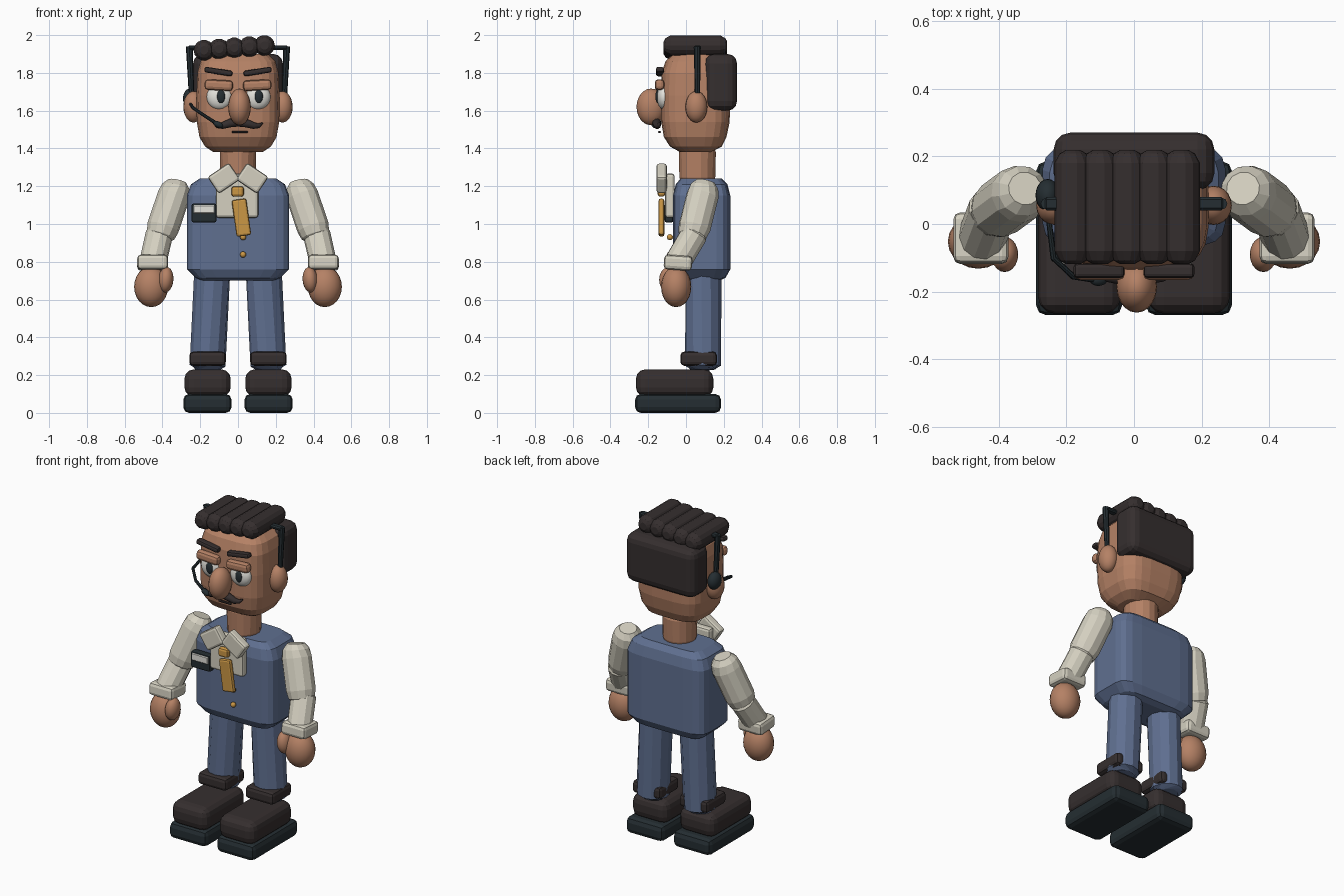
import bpy, bmesh, math
from mathutils import Vector, Matrix, Euler


def mat(name, rgb):
    m = bpy.data.materials.new(name)
    m.diffuse_color = (*rgb, 1)
    return m


SKIN = mat("skin", (0.46, 0.22, 0.13))
BLUE = mat("blue_cloth", (0.115, 0.16, 0.28))
CREAM = mat("cream_cloth", (0.66, 0.63, 0.53))
DARK = mat("dark_brown", (0.036, 0.028, 0.028))
BLACK = mat("blue_black", (0.018, 0.027, 0.032))
WHITE = mat("white", (0.78, 0.77, 0.72))
GOLD = mat("gold", (0.6, 0.31, 0.06))


def finish(name, bm, m, smooth=False):
    bmesh.ops.recalc_face_normals(bm, faces=bm.faces)
    me = bpy.data.meshes.new(name)
    bm.to_mesh(me)
    bm.free()
    for p in me.polygons:
        p.use_smooth = smooth
    me.materials.append(m)
    ob = bpy.data.objects.new(name, me)
    bpy.context.collection.objects.link(ob)
    return ob


def box(name, loc, size, m, bevel=0.015, tilt=0.0, segs=2, rx=0.0):
    bm = bmesh.new()
    bmesh.ops.create_cube(bm, size=1)
    bmesh.ops.scale(bm, vec=size, verts=bm.verts)
    bmesh.ops.bevel(bm, geom=list(bm.edges), offset=bevel, segments=segs,
                    profile=0.5, affect='EDGES')
    rot = Euler((math.radians(rx), math.radians(tilt), 0)).to_matrix().to_4x4()
    bm.transform(Matrix.Translation(loc) @ rot)
    return finish(name, bm, m)


def ball(name, loc, radii, m, tilt=0.0):
    bm = bmesh.new()
    bmesh.ops.create_uvsphere(bm, u_segments=20, v_segments=12, radius=1)
    rot = Matrix.Rotation(math.radians(tilt), 4, 'Y')
    bm.transform(Matrix.Translation(loc) @ rot @ Matrix.Diagonal((*radii, 1)))
    return finish(name, bm, m, True)


def skin_rings(name, rings, m, smooth=False):
    bm = bmesh.new()
    vs = [[bm.verts.new(p) for p in r] for r in rings]
    n = len(rings[0])
    for a, b in zip(vs, vs[1:]):
        for i in range(n):
            bm.faces.new((a[i], a[(i + 1) % n], b[(i + 1) % n], b[i]))
    bm.faces.new(vs[0])
    bm.faces.new(vs[-1])
    return finish(name, bm, m, smooth)


def loft(name, levels, m, power=4, n=20):
    """Stack of rounded-rectangle sections: (z, half width, y front, y back)."""
    def sp(v):
        return math.copysign(abs(v) ** (2 / power), v)
    rings = []
    for z, hx, y0, y1 in levels:
        ang = [2 * math.pi * (i + 0.5) / n for i in range(n)]
        rings.append([(hx * sp(math.cos(a)), (y0 + y1) / 2 + (y1 - y0) / 2 * sp(math.sin(a)), z)
                      for a in ang])
    return skin_rings(name, rings, m)


def tube(name, pts, m, n=12, smooth=False):
    """Round section swept through (point, radius) pairs."""
    P = [Vector(p) for p, r in pts]
    rings = []
    for i, (p, r) in enumerate(pts):
        d = P[min(i + 1, len(P) - 1)] - P[max(i - 1, 0)]
        q = d.to_track_quat('Z', 'Y')
        rings.append([P[i] + q @ Vector((r * math.cos(2 * math.pi * k / n),
                                         r * math.sin(2 * math.pi * k / n), 0)) for k in range(n)])
    return skin_rings(name, rings, m, smooth)


# torso, neck and head
loft("vest", [(0.70, 0.19, -0.01, 0.175), (0.715, 0.225, -0.045, 0.21), (0.76, 0.272, -0.07, 0.235),
              (1.15, 0.272, -0.07, 0.235), (1.21, 0.25, -0.055, 0.22), (1.24, 0.205, -0.03, 0.19)],
     BLUE, 5.5)
loft("neck", [(1.2, 0.085, -0.025, 0.145), (1.25, 0.095, -0.037, 0.157),
              (1.38, 0.098, -0.04, 0.16), (1.43, 0.085, -0.02, 0.14)], SKIN, 2, 16)
loft("head", [(1.38, 0.13, -0.03, 0.13), (1.41, 0.175, -0.085, 0.19), (1.46, 0.205, -0.118, 0.215),
              (1.54, 0.219, -0.132, 0.232), (1.68, 0.221, -0.135, 0.235), (1.80, 0.216, -0.13, 0.23),
              (1.86, 0.20, -0.11, 0.215), (1.90, 0.16, -0.07, 0.18)], SKIN, 3.6, 24)

# hair: back block and five rolls on top
box("back_hair", (0, 0.185, 1.75), (0.475, 0.17, 0.30), DARK, 0.05, segs=3)
for i in range(5):
    x, z = -0.18 + 0.08 * i, 1.92 + 0.0063 * i
    tube("hair_roll", [((x, -0.118, z), 0.022), ((x, -0.108, z), 0.04), ((x, -0.08, z), 0.055),
                       ((x, 0.18, z), 0.055), ((x, 0.208, z), 0.04), ((x, 0.218, z), 0.022)], DARK, 14)

# headset: band, ear cup, microphone boom
for s in (-1, 1):
    tube("headset_arm", [((s * 0.245, 0.06, 1.66), 0.014), ((s * 0.258, 0.06, 1.94), 0.018)], BLACK, 8)
box("headset_band", (0, 0.06, 1.933), (0.53, 0.04, 0.022), BLACK, 0.007, segs=1)
ball("ear_cup", (-0.255, 0.085, 1.665), (0.036, 0.048, 0.052), BLACK)
tube("mic_boom", [((-0.255, 0.04, 1.64), 0.008), ((-0.238, -0.10, 1.615), 0.009),
                  ((-0.18, -0.155, 1.575), 0.009), ((-0.11, -0.165, 1.53), 0.01)], BLACK, 8)
ball("mic_tip", (-0.105, -0.165, 1.527), (0.028, 0.018, 0.016), BLACK, 25)

# face
ball("nose", (0.008, -0.185, 1.62), (0.06, 0.077, 0.097), SKIN)
box("mouth", (0.01, -0.14, 1.487), (0.085, 0.014, 0.012), DARK, 0.004, segs=1)
for s in (-1, 1):
    ball("ear", (s * 0.235, 0.055, 1.62), (0.054, 0.058, 0.083), SKIN)
    ball("eye", (0.003 + s * 0.1, -0.117, 1.673), (0.069, 0.038, 0.068), WHITE)
    ball("pupil", (0.01 + s * 0.1, -0.15, 1.675), (0.022, 0.012, 0.035), BLACK)
    box("eyelid", (s * 0.102, -0.14, 1.735), (0.15, 0.05, 0.056), SKIN, 0.018, s * -3)
    box("eyebrow", (s * 0.104, -0.138, 1.807), (0.15, 0.042, 0.03), DARK, 0.011, s * -9)
    tube("moustache_half", [((0.0, -0.15, 1.535), 0.02), ((s * 0.04, -0.155, 1.535), 0.024),
                            ((s * 0.085, -0.152, 1.52), 0.018), ((s * 0.11, -0.145, 1.52), 0.012),
                            ((s * 0.13, -0.14, 1.535), 0.004)], DARK, 10, True)

# shirt front, collar, tie, buttons, badge
box("shirt_front", (-0.005, -0.085, 1.15), (0.225, 0.05, 0.235), CREAM, 0.015)
for s in (-1, 1):
    box("collar_flap", (s * 0.075, -0.129, 1.242), (0.137, 0.055, 0.108), CREAM, 0.014, s * 34)
box("tie_knot", (-0.002, -0.13, 1.172), (0.066, 0.04, 0.055), GOLD, 0.014)
box("tie_blade", (0.018, -0.13, 1.034), (0.078, 0.03, 0.195), GOLD, 0.011, -8)
for z in (0.93, 0.838):
    ball("button", (0.027, -0.085, z), (0.016, 0.016, 0.016), GOLD)
box("badge", (-0.18, -0.09, 1.058), (0.132, 0.045, 0.1), BLACK, 0.01)
box("badge_label", (-0.18, -0.112, 1.078), (0.112, 0.012, 0.044), WHITE, 0.004, segs=1)

# limbs, mirrored
for s in (-1, 1):
    tube("upper_sleeve", [((s * 0.322, 0.105, 1.225), 0.05), ((s * 0.328, 0.098, 1.195), 0.076),
                          ((s * 0.34, 0.088, 1.15), 0.086), ((s * 0.398, 0.045, 0.98), 0.086),
                          ((s * 0.41, 0.035, 0.94), 0.076), ((s * 0.417, 0.03, 0.915), 0.05)], CREAM, 12)
    tube("forearm_sleeve", [((s * 0.412, 0.055, 0.97), 0.05), ((s * 0.417, 0.043, 0.945), 0.073),
                            ((s * 0.45, -0.042, 0.80), 0.072)], CREAM, 12)
    box("sleeve_cuff", (s * 0.452, -0.042, 0.795), (0.163, 0.15, 0.078), CREAM, 0.02, rx=-4)
    ball("hand", (s * 0.46, -0.052, 0.668), (0.09, 0.08, 0.108), SKIN)
    ball("thumb", (s * 0.382, -0.09, 0.705), (0.04, 0.052, 0.068), SKIN, s * -5)
    tube("trouser_leg", [((s * 0.162, 0.092, 0.225), 0.065), ((s * 0.161, 0.09, 0.25), 0.095),
                         ((s * 0.137, 0.093, 0.74), 0.096)], BLUE, 12)
    box("trouser_cuff", (s * 0.161, 0.067, 0.287), (0.193, 0.193, 0.075), DARK, 0.02)
    box("shoe_upper", (s * 0.161, -0.06, 0.158), (0.245, 0.41, 0.145), DARK, 0.05, segs=3)
    box("shoe_sole", (s * 0.162, -0.042, 0.05), (0.255, 0.455, 0.10), BLACK, 0.03)
